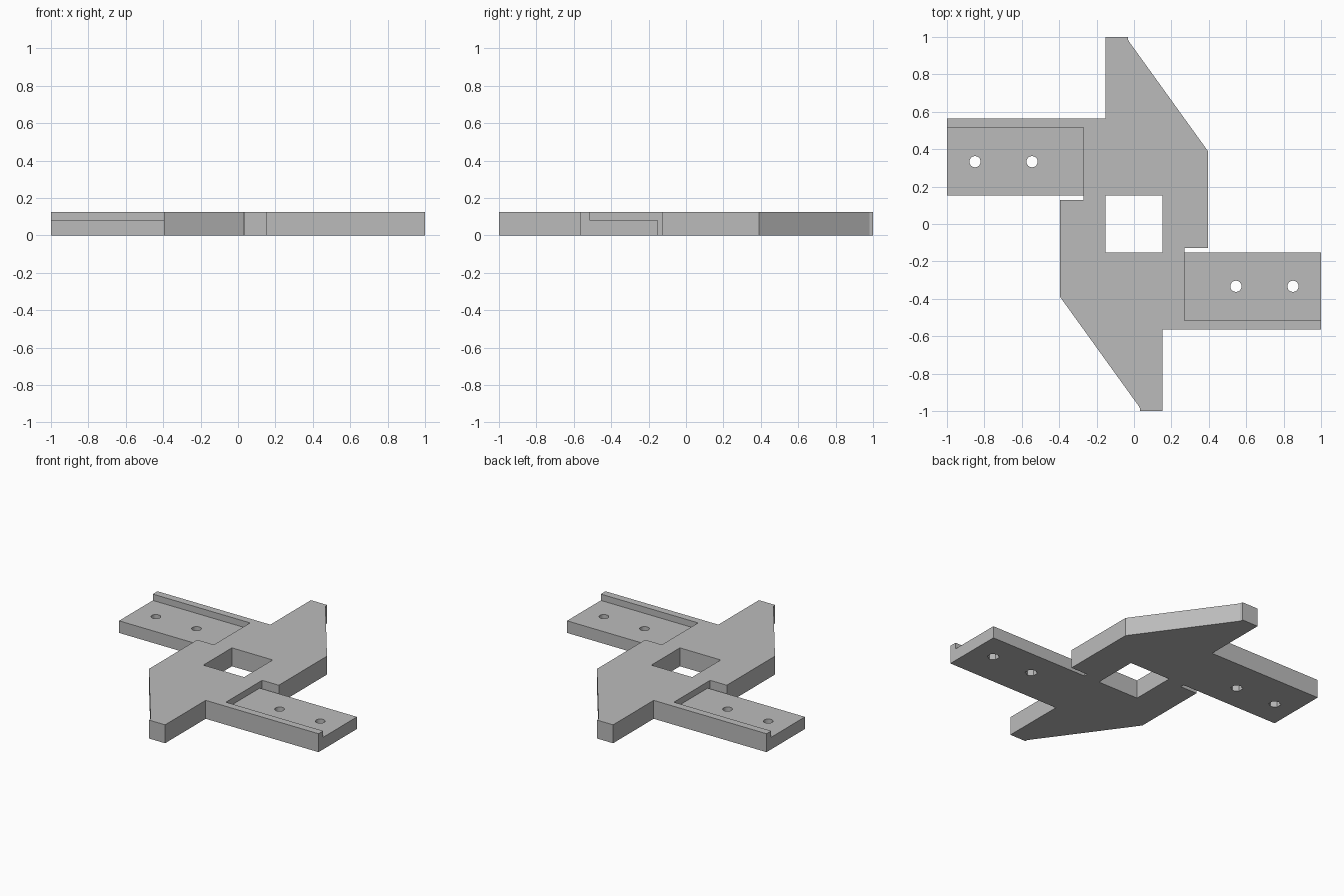
import bpy
import bmesh
from math import pi

cube = bpy.data.objects.get("Cube")
if cube:
    bpy.data.objects.remove(cube, do_unlink=True)

THICK = 0.125    # plate thickness
FLOOR = 0.082    # height of the recessed arm floor
HUB = 0.153      # half width of the square opening

grey = bpy.data.materials.new("plain grey")
grey.use_nodes = True
colour = (0.5, 0.5, 0.5, 1)
grey.diffuse_color = colour
grey.node_tree.nodes["Principled BSDF"].inputs["Base Color"].default_value = colour


def prism(name, outline, z0, z1):
    """Extrude a flat outline from z0 to z1."""
    bm = bmesh.new()
    base = bm.faces.new([bm.verts.new((x, y, z0)) for x, y in outline])
    grown = bmesh.ops.extrude_face_region(bm, geom=[base])["geom"]
    bmesh.ops.translate(bm, vec=(0, 0, z1 - z0),
                        verts=[g for g in grown if isinstance(g, bmesh.types.BMVert)])
    bmesh.ops.recalc_face_normals(bm, faces=bm.faces)
    mesh = bpy.data.meshes.new(name)
    bm.to_mesh(mesh)
    bm.free()
    obj = bpy.data.objects.new(name, mesh)
    bpy.context.collection.objects.link(obj)
    mesh.materials.append(grey)
    return obj


def box(name, x0, x1, y0, y1, z0, z1):
    return prism(name, [(x0, y0), (x1, y0), (x1, y1), (x0, y1)], z0, z1)


def rod(name, x, y, radius, sides, z0, z1):
    """Upright rod with a corner pointing along y."""
    bm = bmesh.new()
    bmesh.ops.create_circle(bm, segments=sides, radius=radius)
    outline = [(x + v.co.x, y + v.co.y) for v in bm.verts]
    bm.free()
    return prism(name, outline, z0, z1)


# Half of the outline, repeated by a half turn
half = [(-HUB, 1), (-0.033, 1), (-0.03, 0.98), (0.395, 0.39), (0.395, -0.127),
        (0.27, -0.127), (0.27, -HUB), (1, -HUB), (1, -0.565), (HUB, -0.565)]
plate = prism("bracket_plate", half + [(-x, -y) for x, y in half], 0, THICK)

# Square opening in the middle
cutters = [box("hub_cutter", -HUB, HUB, -HUB, HUB, -0.1, 0.3)]

# Each arm: a recess open at the end and inner side, two holes, two nut pockets
for side in (1, -1):
    recess = box("recess_cutter", 0.27, 1.1, -0.515, -HUB + 0.015, FLOOR, 0.3)
    parts = [recess]
    for x in (0.545, 0.85):
        parts.append(rod("hole_cutter", x, -0.333, 0.03, 24, -0.1, 0.3))
        parts.append(rod("nut_cutter", x, -0.333, 0.038, 6, -0.1, 0.04))
    if side < 0:
        for part in parts:
            part.rotation_euler.z = pi
    cutters += parts

# Apply the cuts and discard the cutters
for cutter in cutters:
    cutter.hide_render = True
    cut = plate.modifiers.new("cut", 'BOOLEAN')
    cut.operation = 'DIFFERENCE'
    cut.solver = 'EXACT'
    cut.object = cutter
bpy.context.view_layer.update()
graph = bpy.context.evaluated_depsgraph_get()
finished = bpy.data.meshes.new_from_object(plate.evaluated_get(graph))
plate.modifiers.clear()
plate.data = finished
for cutter in cutters:
    bpy.data.objects.remove(cutter, do_unlink=True)
